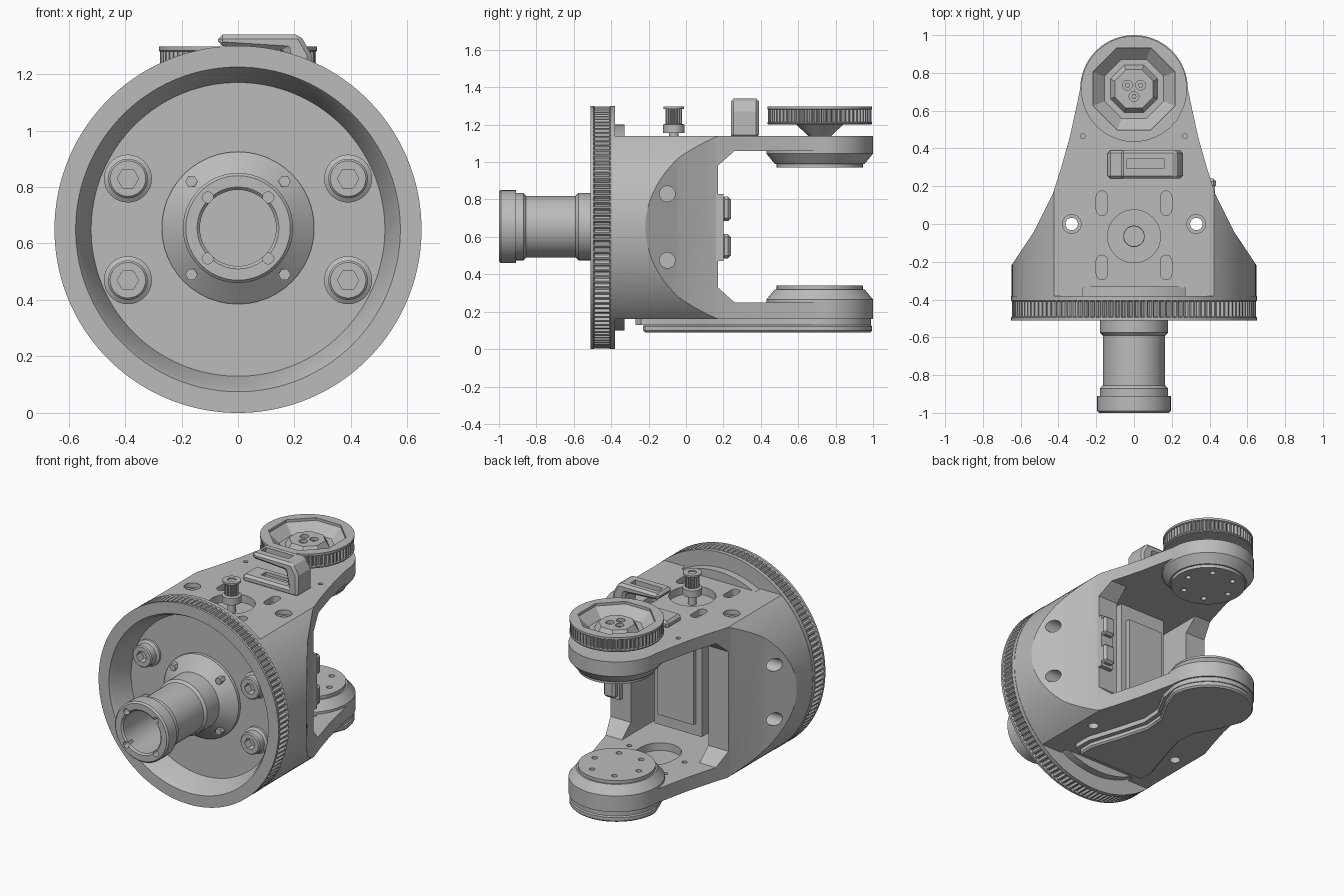
import bpy, bmesh
from math import sin, cos, pi, radians
from mathutils import Vector

old = bpy.data.objects.get("Cube")
if old:
    bpy.data.objects.remove(old)

grey = bpy.data.materials.new("machined grey")
grey.use_nodes = True
grey.diffuse_color = (0.5, 0.5, 0.5, 1)
grey.node_tree.nodes["Principled BSDF"].inputs["Base Color"].default_value = (0.5, 0.5, 0.5, 1)

AXIS_Z = 0.65            # height of the main axis
HUB = (0, 0.715, 0)      # joint axis at the fork end


def place(a, b, h, axis):
    """Map section coordinates (a, b) and height h to the chosen axis."""
    return {"x": (h, a, b), "y": (a, h, b), "z": (a, b, h)}[axis]


def finish(name, bm):
    bmesh.ops.remove_doubles(bm, verts=bm.verts, dist=1e-5)
    bmesh.ops.recalc_face_normals(bm, faces=bm.faces)
    mesh = bpy.data.meshes.new(name)
    bm.to_mesh(mesh)
    bm.free()
    mesh.materials.append(grey)
    ob = bpy.data.objects.new(name, mesh)
    bpy.context.collection.objects.link(ob)
    return ob


def lathe(name, profile, axis="z", at=(0, 0, 0), seg=48, tooth=None, turn=0):
    """Spin (radius, height) points; points at radius tooth[0] get teeth tooth[1] deep."""
    bm = bmesh.new()
    rings = []
    for r, h in profile:
        ring = []
        for i in range(seg):
            t = 2 * pi * i / seg + turn
            q = r - tooth[1] if tooth and r == tooth[0] and i % 4 > 1 else r
            ring.append(bm.verts.new(Vector(place(q * cos(t), q * sin(t), h, axis)) + Vector(at)))
        rings.append(ring)
    for a, b in zip(rings, rings[1:]):
        for i in range(seg):
            j = (i + 1) % seg
            bm.faces.new((a[i], a[j], b[j], b[i]))
    if profile[0] != profile[-1]:
        bm.faces.new(rings[0])
        bm.faces.new(rings[-1])
    return finish(name, bm)


def rod(name, r, h0, h1, axis="z", at=(0, 0, 0), seg=24, turn=0):
    return lathe(name, [(r, h0), (r, h1)], axis, at, seg, None, turn)


def prism(name, pts, h0, h1, axis="z"):
    bm = bmesh.new()
    lo = [bm.verts.new(place(a, b, h0, axis)) for a, b in pts]
    hi = [bm.verts.new(place(a, b, h1, axis)) for a, b in pts]
    bm.faces.new(lo)
    bm.faces.new(hi)
    for i in range(len(pts)):
        j = (i + 1) % len(pts)
        bm.faces.new((lo[i], lo[j], hi[j], hi[i]))
    return finish(name, bm)


def box(name, x0, x1, y0, y1, z0, z1):
    return prism(name, [(x0, y0), (x1, y0), (x1, y1), (x0, y1)], z0, z1)


def slot(x, y, w, length, z0, z1):
    """Round-ended slot along y."""
    r, k = w / 2, length / 2 - w / 2
    pts = [(x + r * cos(pi * i / 8), y + k + r * sin(pi * i / 8)) for i in range(9)]
    pts += [(x - r * cos(pi * i / 8), y - k - r * sin(pi * i / 8)) for i in range(9)]
    return prism("slot_cutter", pts, z0, z1)


def apply_mod(ob, kind, **settings):
    mod = ob.modifiers.new(kind, kind)
    for key, value in settings.items():
        setattr(mod, key, value)
    bpy.context.view_layer.objects.active = ob
    bpy.ops.object.modifier_apply(modifier=mod.name)


def cut(ob, *cutters, operation="DIFFERENCE"):
    for c in cutters:
        apply_mod(ob, "BOOLEAN", operation=operation, solver="EXACT", object=c)
        bpy.data.objects.remove(c)


def outline(half, radius):
    """Mirrored plan outline closed by a round end about the joint axis."""
    arc = [(radius * cos(pi * i / 32), HUB[1] + radius * sin(pi * i / 32)) for i in range(33)]
    return half + arc + [(-x, y) for x, y in reversed(half)]


SIDES = (-1, 1)

# Fork body: tapered plan intersected with a drum, then opened up
plan = [(0.7, -0.38), (0.7, -0.29), (0.65, -0.22), (0.53, -0.04), (0.43, 0.16),
        (0.385, 0.3), (0.34, 0.46), (0.305, 0.62)]
body = prism("fork_body", outline(plan, 0.285), 0.16, 1.14)
cut(body, rod("drum", 0.648, -0.5, 1.2, "y", (0, 0, AXIS_Z), 96), operation="INTERSECT")
cut(body,
    prism("fork_gap", [(0.17, 0.33), (0.26, 0.25), (1.2, 0.25), (1.2, 1.06), (0.26, 1.06), (0.17, 0.98)],
          -1, 1, "x"),
    box("pocket", -0.28, 0.28, -0.2, 0.4, 0.25, 1.06),
    rod("front_bore", 0.56, -0.5, -0.34, "y", (0, 0, AXIS_Z), 64),
    rod("pinion_well", 0.14, 1.09, 1.3, at=(0, -0.065, 0), seg=40),
    slot(0, 0.3, 0.26, 0.32, 0.2, 0.3))
for s in SIDES:
    cut(body, rod("through_hole", 0.033, 0, 1.3, at=(s * 0.33, 0, 0)),
        rod("counterbore", 0.05, 1.11, 1.3, at=(s * 0.33, 0, 0)),
        rod("small_hole", 0.014, 1.1, 1.3, at=(s * 0.27, 0.465, 0), seg=12))
    for y in (-0.23, 0.11):
        cut(body, slot(s * 0.17, y, 0.06, 0.13, 1.1, 1.3))
    for z in (0.475, 0.83):
        cut(body, rod("side_hole", 0.042, s * 0.44, s * 0.9, "x", (0, -0.1, z)))
    for y in (0.3, 0.5):
        cut(body, rod("arm_hole", 0.016, 0.21, 0.3, at=(s * 0.2, y, 0), seg=12))

# Toothed ring with a dished front
lathe("toothed_ring", [(0, -0.36), (0.52, -0.36), (0.56, -0.485), (0.575, -0.51), (0.65, -0.51),
                       (0.65, -0.495), (0.647, -0.49), (0.647, -0.41), (0.65, -0.405), (0.65, -0.38),
                       (0.55, -0.38), (0.55, -0.33), (0, -0.33), (0, -0.36)],
      "y", (0, 0, AXIS_Z), 480, (0.647, 0.014))

# Front tube with conical base and end collar
tube = lathe("front_tube", [(0.135, -0.4), (0.135, -0.99), (0.145, -1), (0.185, -1), (0.195, -0.99),
                            (0.195, -0.91), (0.18, -0.91), (0.18, -0.87), (0.165, -0.855), (0.165, -0.59),
                            (0.18, -0.575), (0.18, -0.45), (0.205, -0.43), (0.27, -0.38), (0.27, -0.35),
                            (0, -0.35), (0, -0.4), (0.135, -0.4)], "y", (0, 0, 0.655), 48)
for sx in SIDES:
    for sz in SIDES:
        cut(tube, rod("collar_hole", 0.02, -1.1, -0.95, "y", (sx * 0.107, 0, 0.655 + sz * 0.108), 12))
        # Base screws and the large socket bolts in the dish
        screw = rod("base_screw", 0.022, -0.44, -0.36, "y", (sx * 0.165, 0, 0.655 + sz * 0.165), 6)
        bolt = lathe("socket_bolt", [(0.085, -0.35), (0.085, -0.375), (0.07, -0.385), (0.07, -0.43),
                                     (0.063, -0.437)], "y", (sx * 0.39, 0, 0.65 + sz * 0.18), 32)
        cut(bolt, rod("hex", 0.038, -0.5, -0.385, "y", (sx * 0.39, 0, 0.65 + sz * 0.18), 6))

# Joint bosses facing each other across the fork gap
for name, base, d in (("upper_boss", 1.07, -1), ("lower_boss", 0.24, 1)):
    boss = lathe(name, [(0.285, base), (0.285, base + d * 0.025), (0.24, base + d * 0.08),
                        (0.23, base + d * 0.08), (0.23, base + d * 0.1)], at=HUB, seg=64)
    for i in range(6):
        a = i * pi / 3
        cut(boss, rod("boss_hole", 0.018, base + d * 0.07, base + d * 0.2,
                      at=(0.16 * cos(a), HUB[1] + 0.16 * sin(a), 0), seg=12))

# Large pulley: toothed rim, octagonal dish, centre hub with three holes
pulley = lathe("large_pulley", [(0.05, 1.13), (0.125, 1.2), (0.275, 1.2), (0.28, 1.205), (0.28, 1.212),
                                (0.277, 1.215), (0.277, 1.28), (0.28, 1.283), (0.28, 1.297)],
               at=HUB, seg=256, tooth=(0.277, 0.012))
cut(pulley, lathe("dish", [(0.17, 1.222), (0.235, 1.28), (0.235, 1.4)], at=HUB, seg=8, turn=pi / 8))
hub = lathe("pulley_hub", [(0.14, 1.215), (0.11, 1.265)], at=HUB, seg=8, turn=pi / 8)
for i in range(3):
    a = radians(30 + 120 * i)
    spot = (0.04 * cos(a), HUB[1] + 0.04 * sin(a), 0)
    cut(hub, rod("hub_hole", 0.026, 1.235, 1.4, at=spot, seg=20))
    rod("hub_screw", 0.014, 1.22, 1.25, at=spot, seg=6)

# Small drive pinion on its shaft
PIN = (0, -0.065, 0)
lathe("drive_pinion", [(0.025, 1.08), (0.025, 1.155), (0.057, 1.155), (0.057, 1.2), (0.044, 1.205),
                       (0.044, 1.285), (0.055, 1.285), (0.055, 1.297), (0.025, 1.297), (0.025, 1.29)],
      at=PIN, seg=64, tooth=(0.044, 0.008))

# Slotted belt guide on the upper arm
guide = prism("belt_guide", [(-0.14, 1.13), (0.26, 1.13), (0.26, 1.27), (0.22, 1.34), (-0.07, 1.34),
                             (-0.07, 1.3), (0.17, 1.285), (0.19, 1.18), (-0.14, 1.18)], 0.24, 0.39, "y")
apply_mod(guide, "BEVEL", width=0.015, segments=1)
cut(guide, box("guide_slot", -0.04, 0.16, 0.295, 0.345, 1.16, 1.5))

# Motor block inside the body
box("motor_block", -0.17, 0.17, -0.22, 0.08, 0.32, 1.07)
box("motor_cap", -0.13, 0.13, 0.07, 0.11, 0.4, 0.95)

# Cable clip on one inner wall
box("clip_base", 0.34, 0.43, 0.15, 0.2, 0.47, 0.83)
for z in (0.55, 0.75):
    clip = box("clip_block", 0.35, 0.435, 0.19, 0.24, z - 0.065, z + 0.065)
    apply_mod(clip, "BEVEL", width=0.015, segments=1)

# Waisted cover under the lower arm
waist = [(0.22, -0.27), (0.27, -0.24), (0.27, -0.12), (0.2, 0.1), (0.15, 0.28), (0.16, 0.42), (0.25, 0.58)]
prism("under_cover", outline(waist, 0.275), 0.13, 0.165)
cover = prism("under_cover_plate", outline([(x - 0.02, max(y, -0.23)) for x, y in waist[1:]], 0.28), 0.09, 0.132)
apply_mod(cover, "BEVEL", width=0.01, segments=1)

# Smooth the round surfaces, keep the machined edges
bpy.ops.object.select_all(action="DESELECT")
for ob in bpy.context.collection.objects:
    if ob.type == "MESH":
        ob.select_set(True)
        bpy.context.view_layer.objects.active = ob
bpy.ops.object.shade_smooth_by_angle(angle=radians(25))
